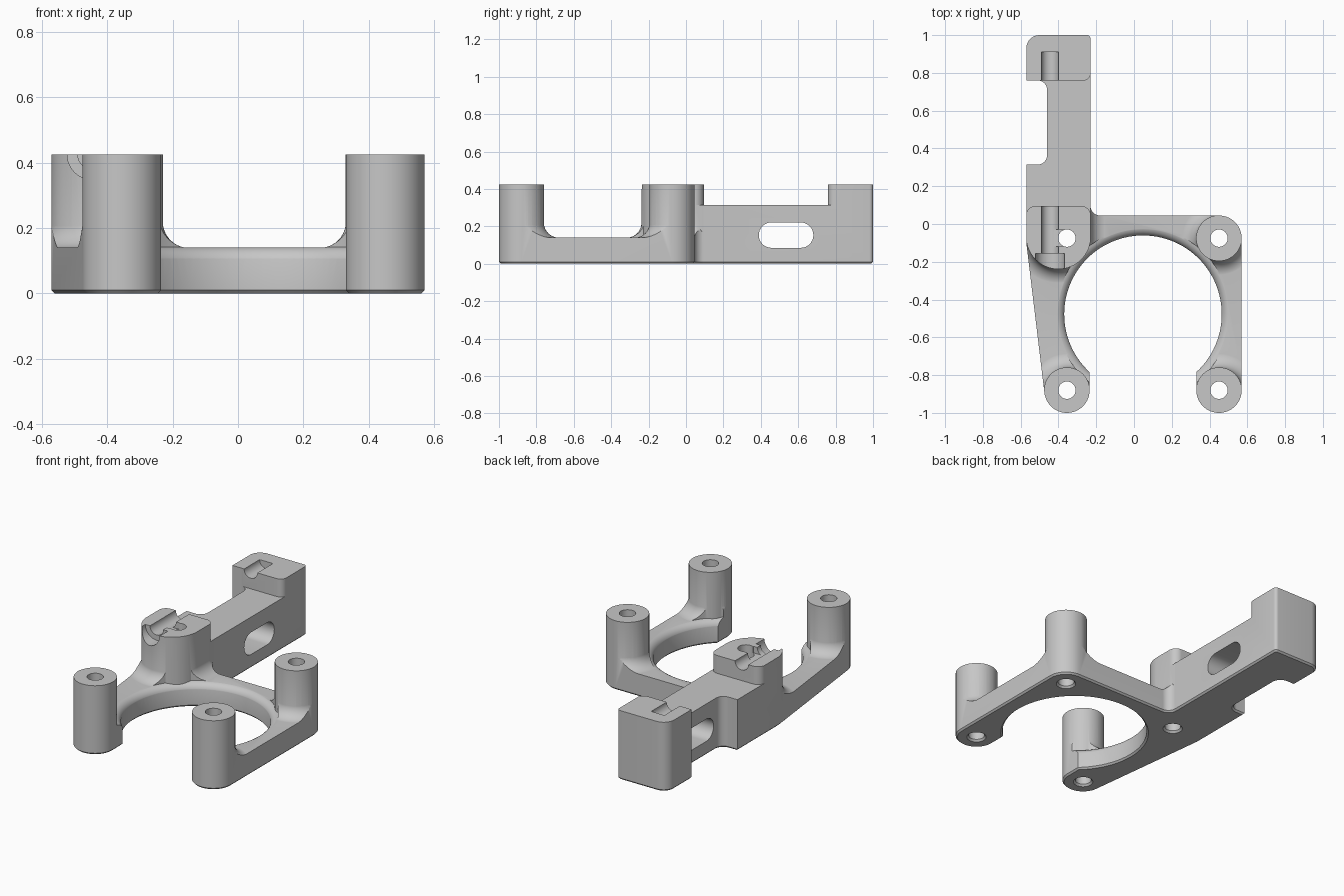
import bpy, bmesh
from math import sin, cos, radians, pi

if "Cube" in bpy.data.objects:
    bpy.data.objects.remove(bpy.data.objects["Cube"])

TOP = 0.425
ARM_TOP = 0.14
FILLET = 0.08
SOFT = 0.05
POSTS = [(-0.355, -0.88), (0.45, -0.88), (0.45, -0.075)]
BLOCK_HOLE = (-0.355, -0.075)
RING_CENTRE, RING_R = (0.0475, -0.4775), 0.417
GROOVE_X = -0.445
GREY = (0.57, 0.57, 0.57, 1)

grey = bpy.data.materials.new("plain grey")
grey.use_nodes = True
grey.diffuse_color = GREY
grey.node_tree.nodes["Principled BSDF"].inputs["Base Color"].default_value = GREY


def arc(c, r, a0, a1, n=16):
    angles = [radians(a0 + (a1 - a0) * i / n) for i in range(n + 1)]
    return [(c[0] + r * cos(a), c[1] + r * sin(a)) for a in angles]


def circle(c, r, n=64):
    return arc(c, r, 0, 360, n)[:-1]


def place(u, v, w, axis):
    return {"x": (w, u, v), "y": (u, w, v), "z": (u, v, w)}[axis]


def loft(name, rings, axis="z", chamfer=0):
    """Closed solid through a stack of (polygon, level) rings."""
    bm = bmesh.new()
    loops = [[bm.verts.new(place(u, v, w, axis)) for u, v in poly] for poly, w in rings]
    n = len(loops[0])
    for a, b in zip(loops, loops[1:]):
        for i in range(n):
            j = (i + 1) % n
            bm.faces.new((a[i], a[j], b[j], b[i]))
    bottom = bm.faces.new(loops[0][::-1])
    bm.faces.new(loops[-1])
    bmesh.ops.recalc_face_normals(bm, faces=bm.faces)
    if chamfer:
        bmesh.ops.inset_region(bm, faces=[bottom], thickness=chamfer, depth=chamfer,
                               use_even_offset=True)
    mesh = bpy.data.meshes.new(name)
    bm.to_mesh(mesh)
    bm.free()
    ob = bpy.data.objects.new(name, mesh)
    bpy.context.collection.objects.link(ob)
    mesh.materials.append(grey)
    return ob


def prism(name, poly, w0, w1, axis="z", chamfer=0):
    return loft(name, [(poly, w0), (poly, w1)], axis, chamfer)


def rect(x0, x1, y0, y1):
    return [(x0, y0), (x1, y0), (x1, y1), (x0, y1)]


def combine(target, tool, operation):
    """Apply a boolean and discard the tool."""
    tool.hide_render = True
    mod = target.modifiers.new(operation, "BOOLEAN")
    mod.operation, mod.object, mod.solver = operation, tool, "MANIFOLD"
    bpy.context.view_layer.objects.active = target
    bpy.ops.object.modifier_apply(modifier=mod.name)
    bpy.data.objects.remove(tool)


def post_shape(c):
    return lambda d: circle(c, 0.121 + d)


def block_shape(d):
    # Round front, two small round corners at the back
    return (arc((-0.4, -0.068), 0.171 + d, 180, 360, 32)
            + arc((-0.279, 0.045), 0.05 + d, 0, 90)
            + arc((-0.521, 0.045), 0.05 + d, 90, 180))


shapes = [post_shape(c) for c in POSTS] + [block_shape]

# Low arms with flared feet under each post
body = prism("bracket_body", rect(-0.7, 0.7, -1.15, 0.25), -0.05, ARM_TOP)
for shape in shapes:
    rings = [(shape(FILLET - 0.001), -0.06)]
    for i in range(11):
        t = i / 10 * pi / 2
        rings.append((shape(FILLET * (1 - sin(t)) - 0.001),
                      ARM_TOP - 0.0005 + FILLET * (1 - cos(t))))
    rings.append((shape(-0.01), 0.24))
    combine(body, loft("flare", rings), "UNION")

# Round opening with a softened upper edge
rings = [(circle(RING_CENTRE, RING_R - 0.002, 96), -0.1)]
for i in range(9):
    t = i / 8 * radians(82)
    rings.append((circle(RING_CENTRE, RING_R - 0.002 + SOFT * (1 - cos(t)), 96),
                  ARM_TOP - SOFT + 0.002 + SOFT * sin(t)))
rings.append((rings[-1][0], 0.6))
combine(body, loft("opening", rings), "DIFFERENCE")

# Upright posts and rounded block
for shape in shapes:
    combine(body, prism("post", shape(0), -0.07, 0.5), "UNION")

# Long beam and raised end block
combine(body, prism("beam", rect(-0.65, -0.2295, -0.05, 1.1), -0.08, 0.315), "UNION")
end_poly = [(-0.66, 0.759)] + arc((-0.2693, 0.799), 0.04, 270, 360) + [(-0.2293, 1.2), (-0.66, 1.2)]
combine(body, prism("end_block", end_poly, 0.1, 0.52), "UNION")

# Overall plan outline, chamfered underneath, trims everything
outline = (arc(POSTS[0], 0.12, 187, 360, 32)
           + arc(RING_CENTRE, RING_R, 227.35, -47.35, 80)
           + arc(POSTS[1], 0.12, 180, 360, 32)
           + arc(POSTS[2], 0.12, 0, 90)
           + arc((-0.18, 0.095), 0.05, 270, 180)
           + arc((-0.25, 0.98), 0.02, 0, 90, 6)
           + arc((-0.5, 0.93), 0.07, 90, 180)
           + [(-0.57, 0.76)]
           + arc((-0.51, 0.71), 0.05, 90, 0)
           + arc((-0.51, 0.365), 0.05, 0, -90)
           + [(-0.57, 0.315), (-0.57, -0.1)])
combine(body, prism("outline", outline, 0.01, TOP, chamfer=0.01), "INTERSECT")

# Bolt holes, countersunk below
for c in POSTS + [BLOCK_HOLE]:
    wide, narrow = circle(c, 0.065, 32), circle(c, 0.046, 32)
    combine(body, loft("hole", [(wide, -0.01), (narrow, 0.012), (narrow, 0.6)]), "DIFFERENCE")

# Rounded slot through the beam
slot = arc((0.613, 0.153), 0.068, -90, 90) + arc((0.457, 0.153), 0.068, 90, 270)
combine(body, prism("slot", slot, -0.8, 0, "x"), "DIFFERENCE")

# Rod grooves and wider rod-head seat
for r, y0, y1 in ((0.045, 0.7, 0.91), (0.045, -0.17, 0.15), (0.077, -0.3, -0.155)):
    combine(body, prism("groove", circle((GROOVE_X, TOP), r, 48), y0, y1, "y"), "DIFFERENCE")
combine(body, prism("notch", rect(-0.43, -0.375, -0.12, -0.03), 0.385, 0.5), "DIFFERENCE")

bpy.ops.object.select_all(action="DESELECT")
body.select_set(True)
bpy.context.view_layer.objects.active = body
bpy.ops.object.shade_smooth_by_angle(angle=radians(30))
